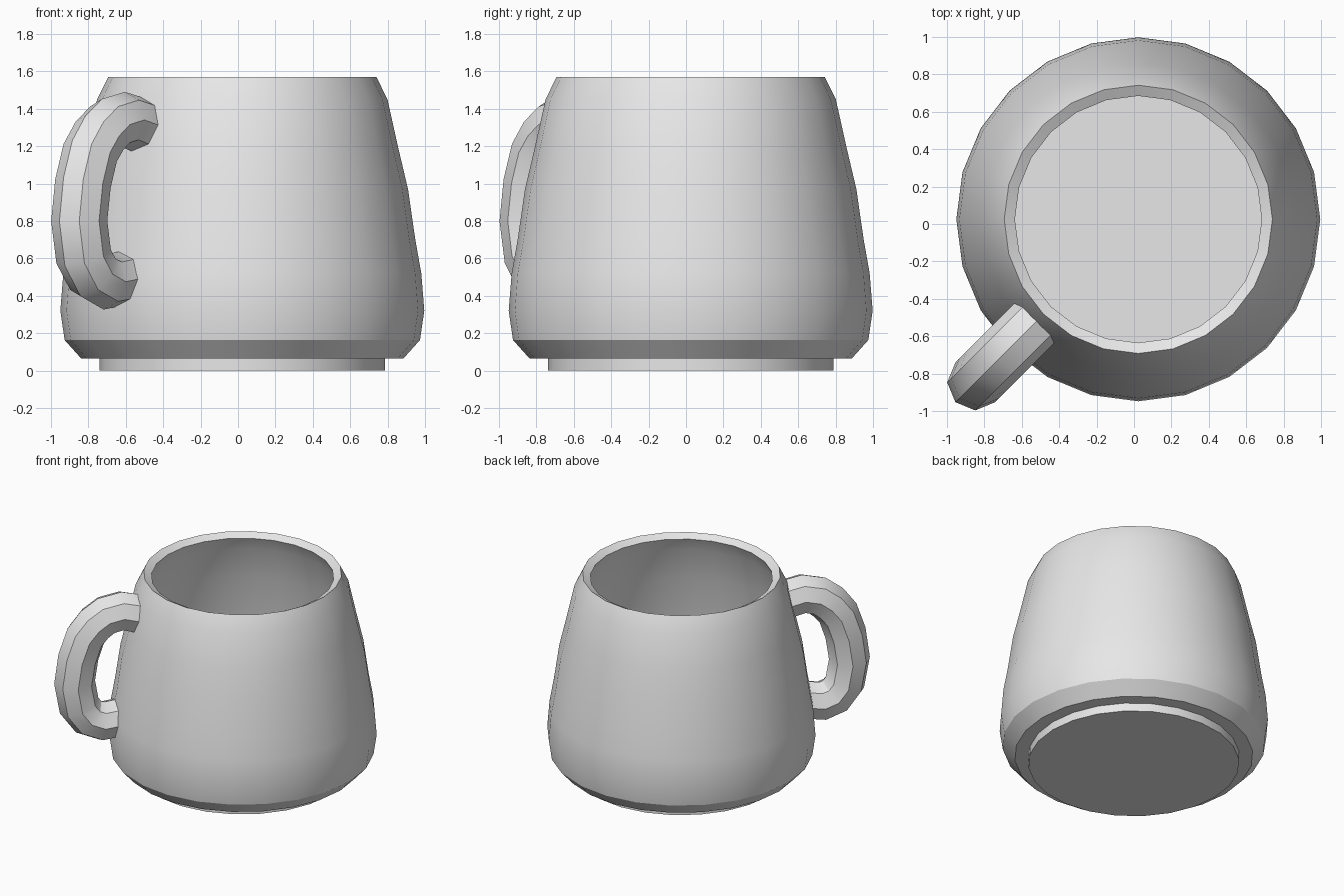
import bpy, bmesh, math
from mathutils import Vector

if "Cube" in bpy.data.objects:
    bpy.data.objects.remove(bpy.data.objects["Cube"], do_unlink=True)

CENTRE = Vector((0.023, 0.025, 0))

glaze = bpy.data.materials.new("grey glaze")
glaze.use_nodes = True
colour = (0.8, 0.8, 0.8, 1)
glaze.diffuse_color = colour
glaze.node_tree.nodes["Principled BSDF"].inputs["Base Color"].default_value = colour


def loft(name, rings):
    """Skin a list of equal point rings and cap both ends."""
    bm = bmesh.new()
    loops = [[bm.verts.new(p) for p in ring] for ring in rings]
    for a, b in zip(loops, loops[1:]):
        for i in range(len(a)):
            j = (i + 1) % len(a)
            bm.faces.new((a[i], a[j], b[j], b[i]))
    bm.faces.new(loops[0])
    bm.faces.new(loops[-1])
    bmesh.ops.recalc_face_normals(bm, faces=bm.faces)
    mesh = bpy.data.meshes.new(name)
    bm.to_mesh(mesh)
    bm.free()
    mesh.materials.append(glaze)
    obj = bpy.data.objects.new(name, mesh)
    bpy.context.collection.objects.link(obj)
    obj.location = CENTRE
    bpy.ops.object.select_all(action='DESELECT')
    obj.select_set(True)
    bpy.context.view_layer.objects.active = obj
    bpy.ops.object.shade_smooth_by_angle(angle=math.radians(30))
    return obj


# Cup body: foot, chamfered base, tapering wall, sloped rim, hollow inside
profile = [(0.763, 0), (0.763, 0.065), (0.862, 0.065), (0.95, 0.163),
           (0.973, 0.32), (0.957, 0.52), (0.925, 0.70), (0.886, 0.97),
           (0.834, 1.19), (0.776, 1.45), (0.717, 1.57),
           (0.66, 1.54), (0.715, 1.43), (0.775, 1.18), (0.826, 0.96),
           (0.865, 0.70), (0.91, 0.32), (0.89, 0.19), (0.83, 0.13)]
angles = [math.radians(15 * i) for i in range(24)]
loft("cup_body", [[(r * math.cos(a), r * math.sin(a), z) for a in angles]
                  for r, z in profile])

# Handle: octagonal tube, swept in the vertical plane of the front right corner
path = [(0.775, 1.31), (0.89, 1.34), (1.0, 1.315), (1.08, 1.255),
        (1.15, 1.165), (1.205, 1.0), (1.233, 0.8), (1.2, 0.61),
        (1.13, 0.515), (1.03, 0.475), (0.93, 0.49)]
out = Vector((-1, -1, 0)).normalized()
side = Vector((1, -1, 0)).normalized()
up = Vector((0, 0, 1))
rings = []
for k, (r, z) in enumerate(path):
    if k == 0:                       # ends lie along the cup wall
        n = Vector((-math.sin(0.26), math.cos(0.26)))
    elif k == len(path) - 1:
        n = Vector((math.sin(0.1), -math.cos(0.1)))
    else:
        t = (Vector(path[k + 1]) - Vector(path[k - 1])).normalized()
        n = Vector((-t.y, t.x))
    ring = []
    for i in range(8):
        a = i * math.pi / 4
        c, s = 0.15 * math.cos(a), 0.15 * math.sin(a)
        ring.append(out * (r + c * n.x) + up * (z + c * n.y) + side * s)
    rings.append(ring)
loft("handle", rings)
